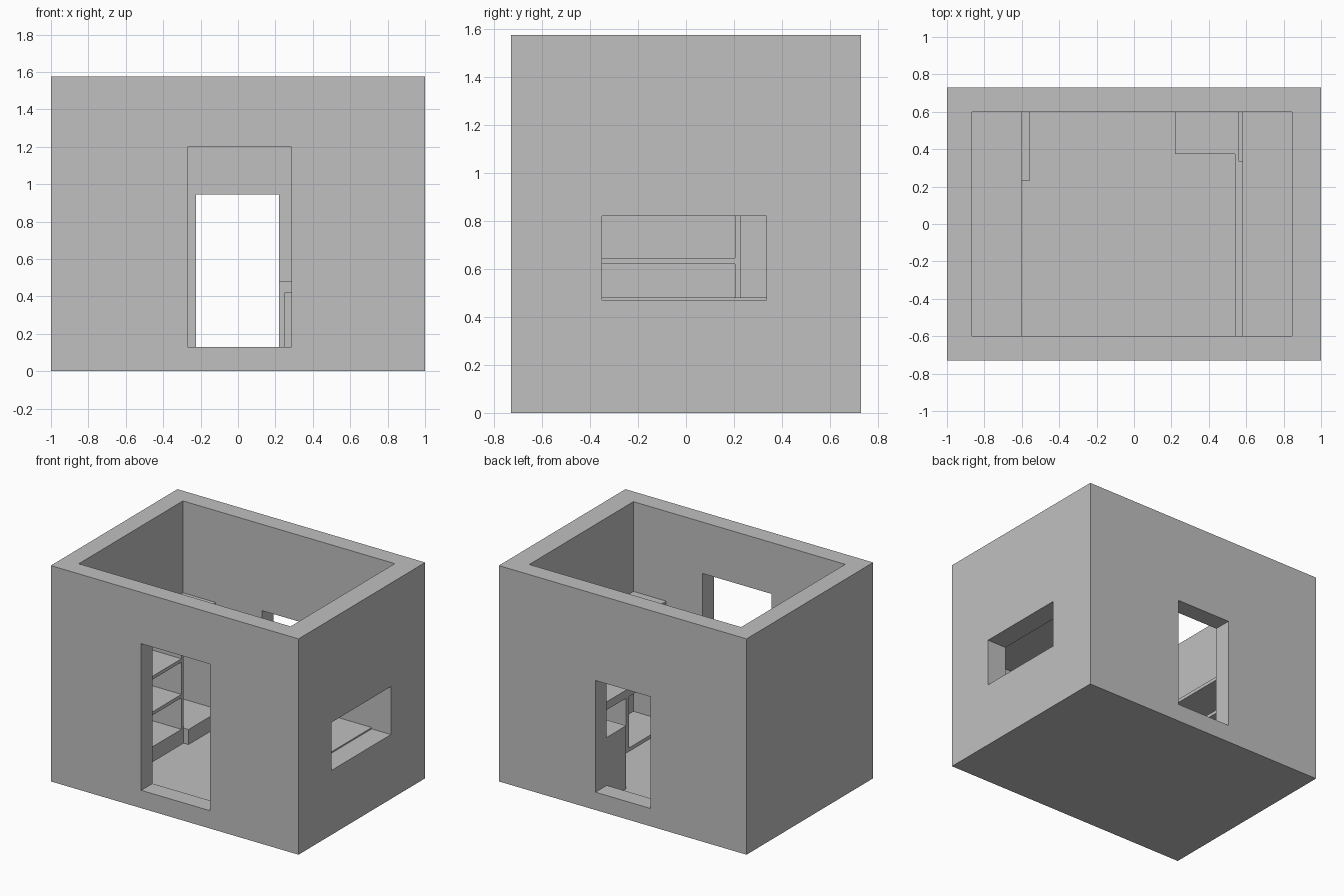
import bpy
import bmesh

cube = bpy.data.objects.get("Cube")
if cube:
    bpy.data.objects.remove(cube, do_unlink=True)

grey = bpy.data.materials.new("plain grey")
grey.use_nodes = True
GREY = (0.53, 0.53, 0.53, 1)
grey.diffuse_color = GREY
grey.node_tree.nodes["Principled BSDF"].inputs["Base Color"].default_value = GREY


def prism(name, outline, z0, z1):
    """Extrude a flat outline from z0 up to z1."""
    bm = bmesh.new()
    face = bm.faces.new([bm.verts.new((x, y, z0)) for x, y in outline])
    top = bmesh.ops.extrude_face_region(bm, geom=[face])["geom"]
    verts = [v for v in top if isinstance(v, bmesh.types.BMVert)]
    bmesh.ops.translate(bm, verts=verts, vec=(0, 0, z1 - z0))
    bmesh.ops.recalc_face_normals(bm, faces=bm.faces)
    mesh = bpy.data.meshes.new(name)
    bm.to_mesh(mesh)
    bm.free()
    mesh.materials.append(grey)
    obj = bpy.data.objects.new(name, mesh)
    bpy.context.scene.collection.objects.link(obj)
    return obj


def box(name, x0, x1, y0, y1, z0, z1):
    return prism(name, [(x0, y0), (x1, y0), (x1, y1), (x0, y1)], z0, z1)


def cut(target, *bounds):
    """Subtract a box from the target and discard the cutter."""
    cutter = box("cutter", *bounds)
    cutter.hide_render = True
    mod = target.modifiers.new("opening", "BOOLEAN")
    mod.operation = "DIFFERENCE"
    mod.solver = "EXACT"
    mod.object = cutter
    bpy.context.view_layer.objects.active = target
    bpy.ops.object.modifier_apply(modifier=mod.name)
    bpy.data.objects.remove(cutter, do_unlink=True)


# Room limits and common sizes
LEFT, RIGHT, FRONT, BACK = -0.865, 0.845, -0.6, 0.6
FLOOR, SILL = 0.02, 0.13
BOARD = 0.025

# Shell: open-topped room with two doorways and one window
shell = box("room_shell", -1, 1, -0.73, 0.73, 0, 1.575)
cut(shell, LEFT, RIGHT, FRONT, BACK, FLOOR, 2)
cut(shell, -0.27, 0.285, -1, -0.5, SILL, 1.2)
cut(shell, -0.225, 0.22, 0.5, 1, SILL, 0.945)
cut(shell, 0.7, 1.2, -0.35, 0.335, 0.47, 0.82)

# Shelving along the -x wall
SHELF_X, PANEL_Y = -0.6, 0.205
box("shelf_base", LEFT, SHELF_X, FRONT, PANEL_Y + BOARD, FLOOR, SILL)
box("low_platform", LEFT, -0.56, PANEL_Y + BOARD, BACK, FLOOR, SILL)
for name, z in (("lower_shelf", 0.36), ("middle_shelf", 0.62)):
    box(name, LEFT, SHELF_X, FRONT, PANEL_Y, z, z + BOARD)
box("top_shelf", LEFT, SHELF_X, FRONT, BACK, 0.88, 0.905)
box("shelf_side_panel", LEFT, SHELF_X, PANEL_Y, PANEL_Y + BOARD, SILL, 0.88)

# L-shaped counter: worktop plus an open carcass of boards
X0, X1, Y1 = 0.22, 0.54, 0.375
corner = [(X0, Y1), (X1, Y1), (X1, FRONT), (RIGHT, FRONT), (RIGHT, BACK), (X0, BACK)]
for name, z0, z1 in (("counter_bottom", FLOOR, 0.045),
                     ("counter_rail", 0.42, 0.445),
                     ("counter_worktop", 0.445, 0.48)):
    prism(name, corner, z0, z1)
box("counter_end_panel", X0, X0 + 0.03, Y1, BACK, 0.045, 0.42)
box("counter_divider", X1, RIGHT, -0.115, -0.08, 0.045, 0.42)

# Units above the counter
box("wall_shelf", 0.58, RIGHT, FRONT, BACK, 0.84, 0.92)
box("counter_cabinet", 0.56, RIGHT, 0.335, BACK, 0.48, 0.84)
